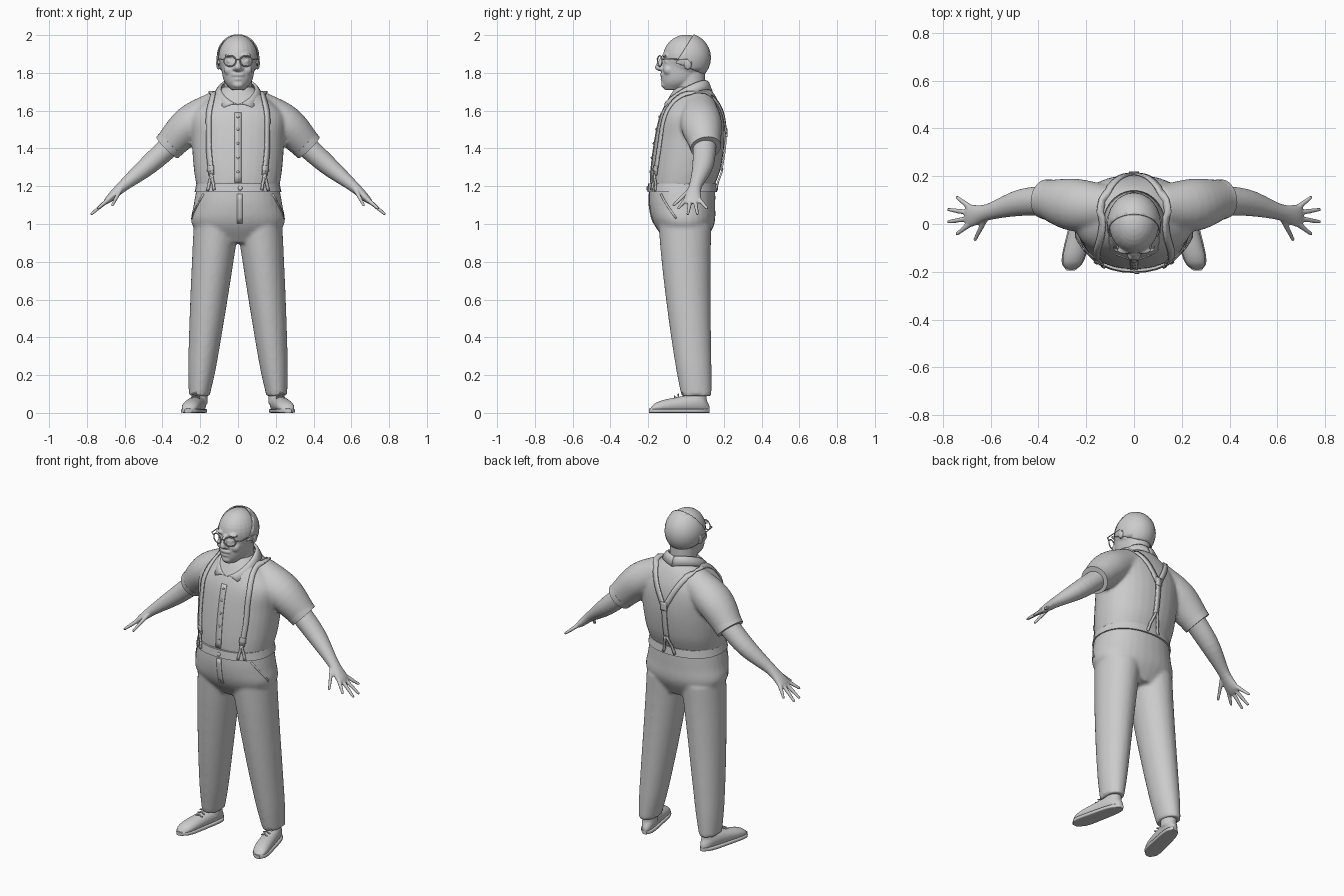
import bpy, bmesh
from math import sin, cos, pi, radians, copysign
from mathutils import Vector, Matrix
from mathutils.bvhtree import BVHTree

default_cube = bpy.data.objects.get("Cube")
if default_cube:
    bpy.data.objects.remove(default_cube)

colour = (.6, .6, .6, 1)
grey = bpy.data.materials.new("plain grey")
grey.use_nodes = True
grey.diffuse_color = colour
grey.node_tree.nodes["Principled BSDF"].inputs["Base Color"].default_value = colour

ALONG_Y, ALONG_Z = Vector((0, 1, 0)), Vector((0, 0, 1))


def spline(points, steps=5):
    """Resample a list of tuples as a Catmull-Rom curve."""
    knots = [Vector(point) for point in points]
    before, after = knots[0] * 2 - knots[1], knots[-1] * 2 - knots[-2]
    knots = [before, *knots, after]
    curve = []
    for a, b, c, d in zip(knots, knots[1:], knots[2:], knots[3:]):
        for step in range(steps):
            t = step / steps
            leave, arrive = (c - a) / 2, (d - b) / 2
            ease = t * t * (3 - 2 * t)
            curve.append(b.lerp(c, ease) + leave * t * (1 - t) ** 2 - arrive * t * t * (1 - t))
    return curve + [knots[-2]]


def tangent(path, index):
    return path[min(index + 1, len(path) - 1)] - path[max(index - 1, 0)]


def loft(bm, rings, axis=None, up=ALONG_Y, sides=32, power=2):
    """Skin rings of (x, y, z, half width, half depth) and cap both ends."""
    rings = spline(rings)
    centres = [ring.xyz if len(ring) < 4 else Vector(ring[:3]) for ring in rings]
    loops = []
    for index, ring in enumerate(rings):
        direction = axis or tangent(centres, index)
        across = up.cross(direction).normalized()
        deep = direction.cross(across).normalized()
        loop = []
        for corner in range(sides):
            angle = 2 * pi * corner / sides
            c, s = (copysign(abs(v) ** (2 / power), v) for v in (cos(angle), sin(angle)))
            loop.append(bm.verts.new(centres[index] + across * c * ring[3] + deep * s * ring[4]))
        loops.append(loop)
    for lower, upper in zip(loops, loops[1:]):
        for j in range(sides):
            k = (j + 1) % sides
            bm.faces.new((lower[j], lower[k], upper[k], upper[j]))
    bm.faces.new(loops[0][::-1])
    bm.faces.new(loops[-1])


def pillar(bm, rows, power=2):
    """Loft level rings of (z, y, half width, half depth) on the centre line."""
    loft(bm, [(0, y, z, width, depth) for z, y, width, depth in rows], ALONG_Z, power=power)


def blob(bm, centre, size):
    bmesh.ops.create_uvsphere(bm, u_segments=24, v_segments=16, radius=1,
                              matrix=Matrix.Translation(centre) @ Matrix.Diagonal((*size, 1)))


def place(name, data, mirror=False, voxel=0, thickness=0):
    part = bpy.data.objects.new(name, data)
    bpy.context.collection.objects.link(part)
    data.materials.append(grey)
    if thickness:
        solid = part.modifiers.new("thickness", "SOLIDIFY")
        solid.thickness, solid.offset = thickness, 0
    if mirror:
        part.modifiers.new("mirror", "MIRROR").use_mirror_merge = False
    if voxel:
        blend = part.modifiers.new("blend", "REMESH")
        blend.mode, blend.voxel_size, blend.use_smooth_shade = "VOXEL", voxel, True
        relax = part.modifiers.new("relax", "SMOOTH")
        relax.iterations = 5
    return part


def finish(bm, name, **options):
    bmesh.ops.recalc_face_normals(bm, faces=bm.faces)
    mesh = bpy.data.meshes.new(name)
    bm.to_mesh(mesh)
    bm.free()
    mesh.shade_smooth()
    mesh.set_sharp_from_angle(angle=radians(50))
    return place(name, mesh, **options)


def tube(name, points, radius, cyclic=False):
    curve = bpy.data.curves.new(name, "CURVE")
    curve.dimensions, curve.bevel_depth, curve.use_fill_caps = "3D", radius, True
    line = curve.splines.new("POLY")
    line.points.add(len(points) - 1)
    for knot, point in zip(line.points, points):
        knot.co = (*point, 1)
    line.use_cyclic_u = cyclic
    place(name, curve, mirror=True)


# Shirt: torso and short sleeves blended together
bm = bmesh.new()
pillar(bm, [(1.2, -.02, .22, .17), (1.3, 0, .235, .185), (1.45, .02, .245, .185),
            (1.58, .03, .245, .165), (1.68, .035, .14, .12), (1.73, .03, .07, .08)], power=2.2)
loft(bm, [(.1, .07, 1.62, .09, .09), (.25, .08, 1.53, .1, .11), (.37, .105, 1.41, .08, .08)])
shirt = finish(bm, "shirt", mirror=True, voxel=.01)

bm = bmesh.new()
loft(bm, [(.35, .1, 1.43, .083, .086), (.375, .105, 1.405, .08, .082)])
finish(bm, "sleeve_hem", mirror=True)

# Trousers: hips and tapering legs blended together
bm = bmesh.new()
pillar(bm, [(1.21, -.02, .215, .175), (1.1, -.02, .235, .175), (1, -.01, .245, .16),
            (.9, 0, .16, .1)], power=2.2)
leg = []
for step in range(8):
    t = step / 7
    leg.append((.205 - .09 * t, .06 * (1 - t) ** 1.5 - .005, .09 + .9 * t,
                .055 + .065 * t ** .7, .08 + .06 * t ** .8))
loft(bm, leg, ALONG_Z)
trousers = finish(bm, "trousers", mirror=True, voxel=.01)

bm = bmesh.new()
pillar(bm, [(1.17, -.02, .23, .185), (1.215, -.02, .22, .18)], power=2.2)
finish(bm, "waistband")


# Shoes, turned slightly outwards
def foot(bm, lift, height, slope, spread, power):
    rings = []
    for step in range(13):
        t = step / 12
        rounding = max(1 - abs(2 * t - 1) ** 5, .1) ** .5
        tall = (height - slope * t) * (rounding if slope else 1)
        rings.append((.195 + .07 * t, .125 - .32 * t, lift + tall,
                      (.04 + .01 * t + spread) * rounding, tall))
    loft(bm, rings, ALONG_Y, ALONG_Z, power=power)


bm = bmesh.new()
foot(bm, 0, .058, .03, 0, 2)
loft(bm, [(.2, .06, .05, .04, .05), (.2, .06, .12, .04, .05)], ALONG_Z)
finish(bm, "shoes", mirror=True, voxel=.006)
bm = bmesh.new()
foot(bm, 0, .011, 0, .004, 5)
finish(bm, "soles", mirror=True)
for row in range(3):
    y, z = -.02 * row - .02, .108 - .01 * row
    tube("shoe_lace", [(.2, y, z - .01), (.222, y, z), (.245, y, z - .01)], .004)

# Bare arms, hands and fanned fingers
bm = bmesh.new()
loft(bm, [(.32, .1, 1.45, .06, .064), (.47, .09, 1.315, .052, .056), (.61, .05, 1.2, .03, .034),
          (.68, .035, 1.135, .02, .046), (.705, .035, 1.11, .01, .035)])


def finger(bm, base, reach, up):
    tip = base + reach
    loft(bm, [(*base, .013, .013), (*tip, .008, .008)], up=up, sides=12)
    blob(bm, tip, (.008, .008, .008))


for number in range(4):
    spread = number / 1.5 - 1
    length = .095 - .04 * spread ** 2
    finger(bm, Vector((.685, .035 + .034 * spread, 1.13)),
           Vector((length, .042 * spread, -.85 * length)), ALONG_Y)
finger(bm, Vector((.62, .025, 1.185)), Vector((.045, -.09, -.085)), ALONG_Z)
finish(bm, "arms", mirror=True, voxel=.005)

# Head with neck, face features and ears
cranium, cranium_size = Vector((0, 0, 1.88)), Vector((.105, .123, .122))
bm = bmesh.new()
blob(bm, cranium, cranium_size)
pillar(bm, [(1.71, -.06, .035, .055), (1.76, -.03, .075, .1), (1.86, -.01, .095, .118)])
pillar(bm, [(1.6, .03, .075, .075), (1.82, .02, .075, .08)])
pillar(bm, [(1.89, -.12, .012, .01), (1.83, -.14, .018, .025), (1.81, -.13, .015, .015)])
nostril, brow, eye = (.018, -.13, 1.822), (.04, -.11, 1.893), (.045, -.1, 1.862)
cheek, ear = (.045, -.09, 1.815), (.104, .01, 1.85)
lip, mouth, chin = (0, -.12, 1.79), (0, -.118, 1.767), (0, -.112, 1.738)
for centre, size in ((nostril, (.011, .014, .01)), (brow, (.032, .016, .01)),
                     (eye, (.016, .016, .012)), (cheek, (.03, .03, .03)),
                     (lip, (.036, .018, .012)), (mouth, (.026, .018, .008)),
                     (chin, (.03, .02, .02)), (ear, (.012, .022, .034))):
    blob(bm, centre, size)
finish(bm, "head", mirror=True, voxel=.005)

# Hair behind a receding hairline
bm = bmesh.new()
blob(bm, cranium, cranium_size * 1.05)
for point, normal in (((0, -.03, 1.89), (0, .8, -.5)), ((0, .03, 1.82), (0, .4, 1))):
    bmesh.ops.bisect_plane(bm, geom=bm.verts[:] + bm.edges[:] + bm.faces[:], plane_co=point,
                           plane_no=normal, clear_inner=True)
finish(bm, "hair", thickness=.006)

# Glasses
turns = [2 * pi * step / 24 for step in range(24)]
tube("glasses_rim", [(.043 + .032 * cos(a), .012 * cos(a) - .139, 1.863 + .028 * sin(a))
                     for a in turns], .0035, True)
tube("glasses_arm", [(.075, -.128, 1.87), (.1, -.11, 1.874), (.112, .01, 1.87), (.11, .03, 1.85)], .003)
tube("glasses_bridge", [(.013, -.15, 1.868), (0, -.153, 1.873)], .003)

# Folded collar, open at the front
bm = bmesh.new()
rows = []
for step in range(17):
    a = pi * step / 16
    b = a * .8
    inner = Vector((.09 * sin(a), .11 * cos(a), 1.69 + .06 * cos(a) + .03 * sin(a)))
    outer = Vector((.125 * sin(b), .135 * cos(b), 1.64 + .06 * cos(b) + .04 * sin(b)))
    fold = inner.lerp(outer, .4) + ALONG_Z * .01
    rows.append([bm.verts.new(point) for point in (inner, fold, outer)])
for left, right in zip(rows, rows[1:]):
    for i in range(2):
        bm.faces.new((left[i], left[i + 1], right[i + 1], right[i]))
finish(bm, "collar", mirror=True, thickness=.012)

# Straps and trims that hug the clothes
bpy.context.view_layer.update()
graph = bpy.context.evaluated_depsgraph_get()
cloth = [BVHTree.FromObject(garment, graph) for garment in (shirt, trousers)]


def surface(point):
    nearest = min((tree.find_nearest(point) for tree in cloth), key=lambda hit: hit[3])
    return nearest[0], nearest[1]


def ribbon(name, points, width, mirror=True, lift=.006, thickness=.009):
    hits = [surface(point) for point in spline(points)]
    path = [spot + normal * lift for spot, normal in hits]
    bm = bmesh.new()
    rows = []
    for index, (spot, hit) in enumerate(zip(path, hits)):
        across = tangent(path, index).cross(hit[1]).normalized() * width / 2
        rows.append((bm.verts.new(spot - across), bm.verts.new(spot + across)))
    for start, end in zip(rows, rows[1:]):
        bm.faces.new((start[0], start[1], end[1], end[0]))
    finish(bm, name, mirror=mirror, thickness=thickness)


ribbon("suspender", [(.15, -.18, 1.26), (.17, -.17, 1.4), (.17, -.15, 1.55), (.15, -.07, 1.67),
                     (.14, .05, 1.72), (.1, .17, 1.66), (.05, .22, 1.57), (.005, .23, 1.48)], .03)
ribbon("back_strap", [(0, .23, 1.5), (0, .22, 1.4), (0, .2, 1.28)], .03, False)
ribbon("strap_buckle", [(.156, -.18, 1.31), (.154, -.18, 1.28)], .038, lift=.01)
ribbon("back_joint", [(0, .23, 1.51), (0, .23, 1.46)], .04, False, .01)
for x in (.13, .18):
    ribbon("front_tab", [(.153, -.19, 1.265), (x, -.19, 1.18)], .014, lift=.011)
ribbon("back_tab", [(.004, .21, 1.29), (.04, .18, 1.18)], .014, lift=.011)
ribbon("button_placket", [(0, -.22, 1.22), (0, -.2, 1.4), (0, -.16, 1.6)], .035, False, .001, .004)
ribbon("fly", [(.01, -.23, 1.16), (.01, -.18, 1)], .03, False, .001, .004)
ribbon("pocket_edge", [(.19, -.14, 1.16), (.235, -.05, 1.03)], .01, True, .001, .005)

# Buttons down the front
bm = bmesh.new()
for number in range(5):
    spot, normal = surface(Vector((0, -.25, 1.28 + .08 * number)))
    blob(bm, spot + normal * .004, (.007, .004, .007))
blob(bm, (.012, -.204, 1.19), (.012, .006, .012))
finish(bm, "buttons")
